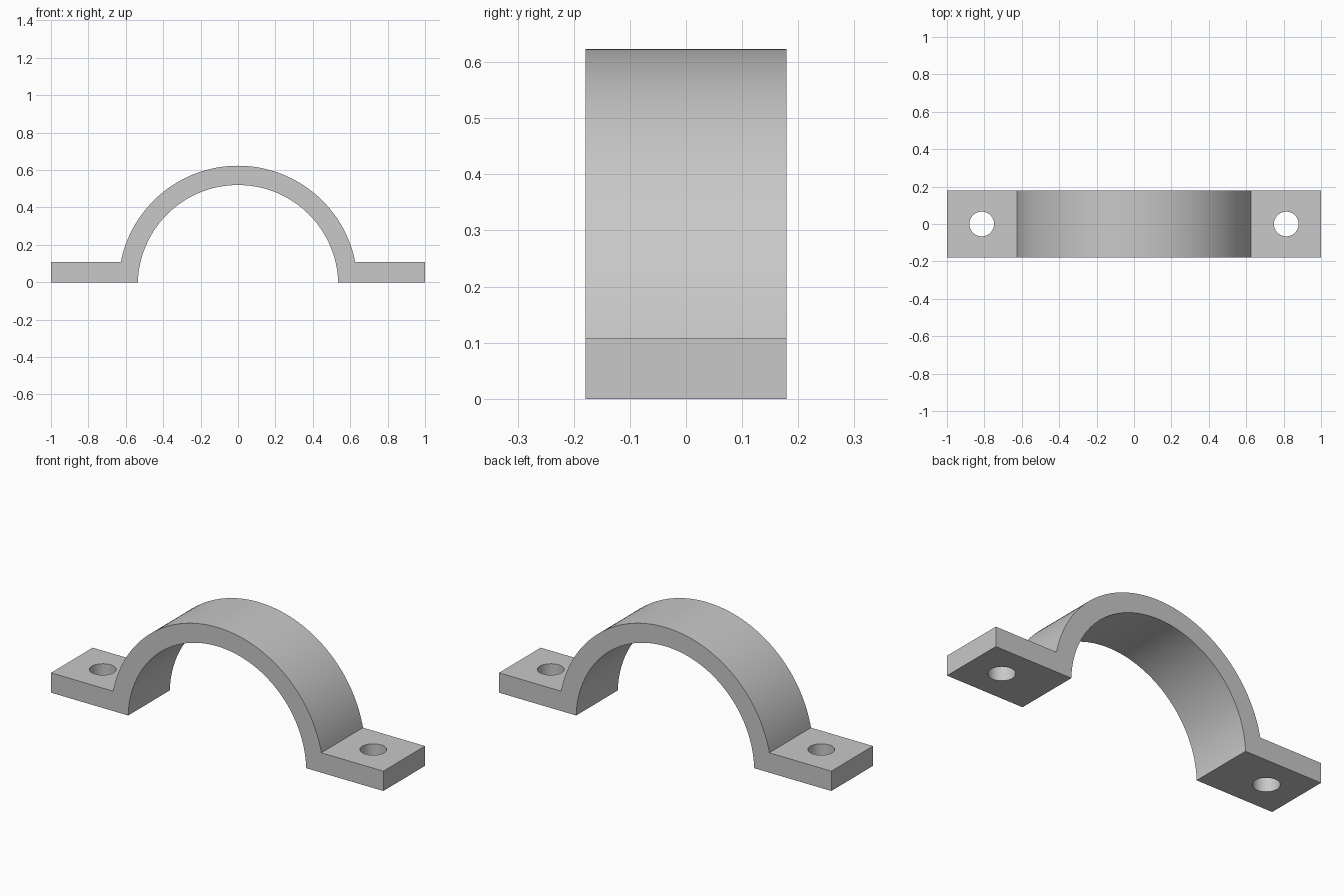
import bpy
import bmesh
from math import asin, pi, radians, sin, cos

default = bpy.data.objects.get("Cube")
if default:
    bpy.data.objects.remove(default, do_unlink=True)

HALF_LENGTH = 1.0
HALF_WIDTH = 0.179
FLANGE_TOP = 0.108
ARC_Z = -0.016          # centre height of both arcs
OUTER_R = 0.639
INNER_R = 0.536
HOLE_X = 0.814
HOLE_R = 0.066
STEPS = 72

grey = bpy.data.materials.new("light_grey")
grey.use_nodes = True
colour = (0.58, 0.58, 0.58, 1.0)
grey.diffuse_color = colour
grey.node_tree.nodes["Principled BSDF"].inputs["Base Color"].default_value = colour


def arc(radius, base_z):
    """Points of an arc from right to left, cut off at height base_z."""
    start = asin((base_z - ARC_Z) / radius)
    span = pi - 2 * start
    angles = [start + span * i / STEPS for i in range(STEPS + 1)]
    return [(radius * cos(a), ARC_Z + radius * sin(a)) for a in angles]


# Clamp body: arched strap with a flat flange on each side
profile = [(HALF_LENGTH, 0), (HALF_LENGTH, FLANGE_TOP)]
profile += arc(OUTER_R, FLANGE_TOP)
profile += [(-HALF_LENGTH, FLANGE_TOP), (-HALF_LENGTH, 0)]
profile += reversed(arc(INNER_R, 0))

bm = bmesh.new()
face = bm.faces.new([bm.verts.new((x, -HALF_WIDTH, z)) for x, z in profile])
extruded = bmesh.ops.extrude_face_region(bm, geom=[face], use_keep_orig=True)
moved = [g for g in extruded["geom"] if isinstance(g, bmesh.types.BMVert)]
bmesh.ops.translate(bm, verts=moved, vec=(0, 2 * HALF_WIDTH, 0))
bmesh.ops.recalc_face_normals(bm, faces=bm.faces)
mesh = bpy.data.meshes.new("pipe_clamp")
bm.to_mesh(mesh)
bm.free()
mesh.materials.append(grey)
clamp = bpy.data.objects.new("pipe_clamp", mesh)
bpy.context.collection.objects.link(clamp)

# Bolt holes through the flanges
cutters = []
for side, x in (("left", HOLE_X), ("right", -HOLE_X)):
    bpy.ops.mesh.primitive_cylinder_add(vertices=48, radius=HOLE_R, depth=0.4,
                                        location=(x, 0, FLANGE_TOP / 2))
    cutter = bpy.context.object
    cutter.name = side + "_hole_cutter"
    cutter.hide_render = True
    cutter.data.materials.append(grey)
    cutters.append(cutter)
    cut = clamp.modifiers.new(side + "_bolt_hole", "BOOLEAN")
    cut.operation = "DIFFERENCE"
    cut.solver = "EXACT"
    cut.object = cutter

# Bake the holes, drop the cutters, and smooth the curved surfaces
bpy.ops.object.select_all(action="DESELECT")
clamp.select_set(True)
bpy.context.view_layer.objects.active = clamp
for name in [m.name for m in clamp.modifiers]:
    bpy.ops.object.modifier_apply(modifier=name)
for cutter in cutters:
    bpy.data.objects.remove(cutter, do_unlink=True)
bpy.ops.object.shade_smooth_by_angle(angle=radians(30))
